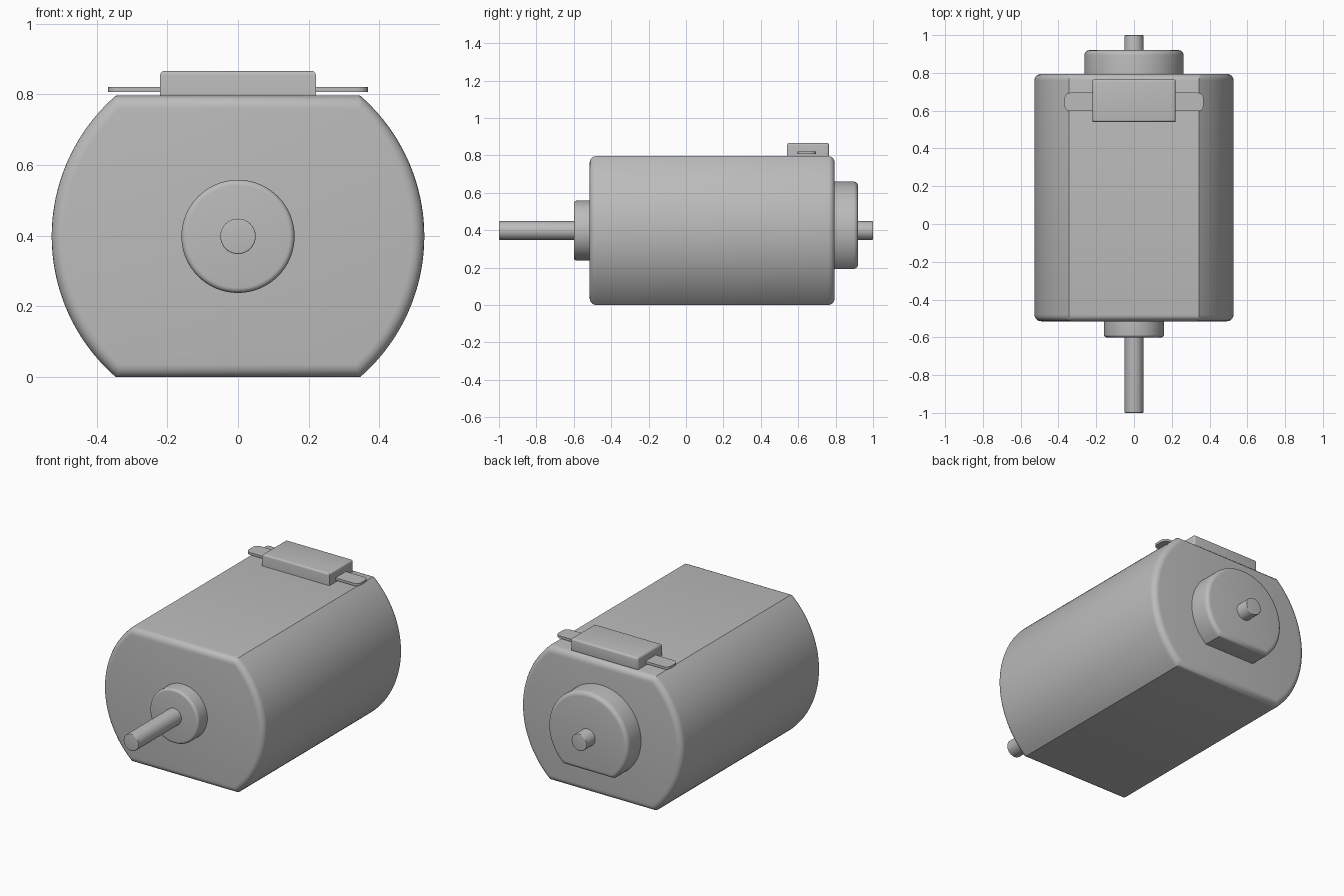
import bpy, bmesh
from math import radians, asin, sin, cos, pi, tau

cube = bpy.data.objects.get("Cube")
if cube:
    bpy.data.objects.remove(cube, do_unlink=True)

AXIS_Z = 0.398  # height of the shaft axis

metal = bpy.data.materials.new("plain grey")
metal.use_nodes = True
GREY = (0.5, 0.5, 0.5, 1)
metal.diffuse_color = GREY
metal.node_tree.nodes["Principled BSDF"].inputs["Base Color"].default_value = GREY


def finish(name, bm):
    bmesh.ops.recalc_face_normals(bm, faces=bm.faces)
    mesh = bpy.data.meshes.new(name)
    bm.to_mesh(mesh)
    bm.free()
    mesh.materials.append(metal)
    obj = bpy.data.objects.new(name, mesh)
    bpy.context.collection.objects.link(obj)
    bpy.ops.object.select_all(action="DESELECT")
    obj.select_set(True)
    bpy.context.view_layer.objects.active = obj
    bpy.ops.object.shade_smooth_by_angle(angle=radians(30))
    return obj


def round_edges(bm, test, radius, segments=5):
    """Fillet the edges whose two ends both pass the test."""
    edges = [e for e in bm.edges if all(test(v.co) for v in e.verts)]
    bmesh.ops.bevel(bm, geom=edges, offset=radius, segments=segments,
                    profile=0.5, affect="EDGES", clamp_overlap=False)


def arc(radius, start, end, steps):
    return [(radius * cos(start + (end - start) * i / steps),
             radius * sin(start + (end - start) * i / steps))
            for i in range(steps + 1)]


def prism(name, outline, y0, y1, radius, rims):
    """Extrude an outline around the shaft axis and fillet the given end rims."""
    bm = bmesh.new()
    face = bm.faces.new([bm.verts.new((x, y0, AXIS_Z + z)) for x, z in outline])
    top = bmesh.ops.extrude_face_region(bm, geom=[face], use_keep_orig=True)
    bmesh.ops.translate(bm, vec=(0, y1 - y0, 0),
                        verts=[v for v in top["geom"] if isinstance(v, bmesh.types.BMVert)])
    for rim in rims:
        round_edges(bm, lambda co: abs(co.y - rim) < 1e-5, radius)
    return finish(name, bm)


def box(x0, x1, y0, y1, z0, z1):
    bm = bmesh.new()
    bmesh.ops.create_cube(bm, size=1)
    for v in bm.verts:
        v.co = (x1 if v.co.x > 0 else x0, y1 if v.co.y > 0 else y0, z1 if v.co.z > 0 else z0)
    return bm


# Motor can: a cylinder with flats above and below
R = 0.527
cut = asin(AXIS_Z / R)
can = arc(R, -cut, cut, 40) + arc(R, pi - cut, pi + cut, 40)
prism("motor_can", can, -0.515, 0.795, 0.035, (-0.515, 0.795))

# Front bearing boss and shaft
prism("front_bearing", arc(0.16, 0, tau, 64)[:-1], -0.6, -0.5, 0.015, (-0.6,))
prism("shaft", arc(0.05, 0, tau, 40)[:-1], -1, 1, 0.004, (-1, 1))

# Rear bearing boss with a flat underside
low = asin(0.205 / 0.262)
prism("rear_bearing", arc(0.262, -low, pi + low, 64), 0.78, 0.92, 0.025, (0.92,))

# Terminal block
block = box(-0.22, 0.22, 0.54, 0.765, 0.79, 0.866)
round_edges(block, lambda co: co.z > 0.86 or co.y > 0.76, 0.012, 4)
finish("terminal_block", block)

# Terminal tabs with rounded outer corners
for side, label in ((1, "left"), (-1, "right")):
    tab = box(min(side * 0.2, side * 0.368), max(side * 0.2, side * 0.368),
              0.597, 0.695, 0.807, 0.821)
    corners = [e for e in tab.edges if all(abs(v.co.x) > 0.36 for v in e.verts)
               and abs(e.verts[0].co.z - e.verts[1].co.z) > 0.01]
    bmesh.ops.bevel(tab, geom=corners, offset=0.03, segments=6, profile=0.5, affect="EDGES")
    finish(label + "_terminal_tab", tab)
